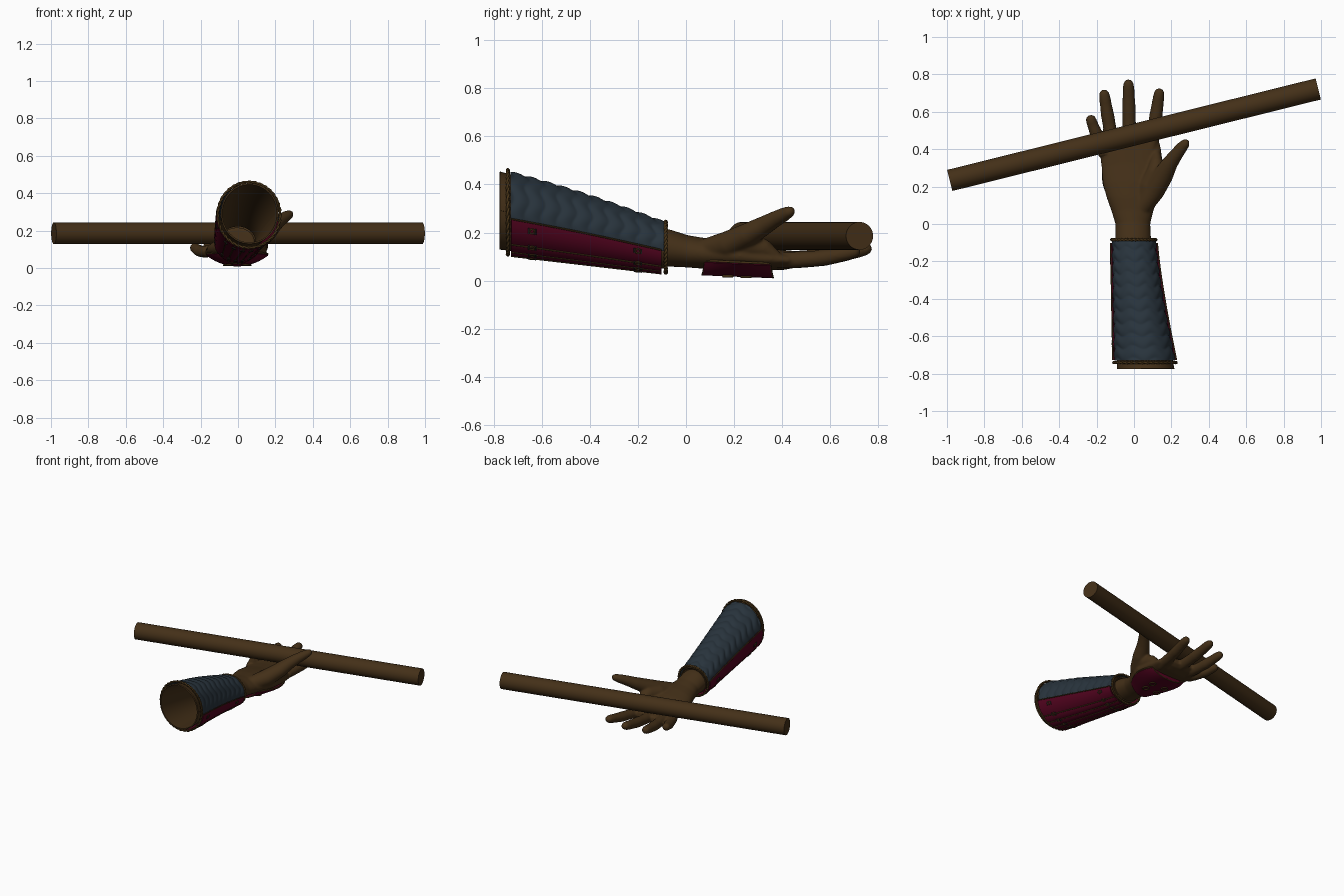
import bpy, bmesh, math
from mathutils import Vector

if "Cube" in bpy.data.objects:
    bpy.data.objects.remove(bpy.data.objects["Cube"])


def material(name, rgb):
    m = bpy.data.materials.new(name)
    m.diffuse_color = (*rgb, 1)
    m.use_nodes = True
    m.node_tree.nodes["Principled BSDF"].inputs["Base Color"].default_value = m.diffuse_color
    return m


BROWN = material("dark_brown", (0.057, 0.029, 0.009))
BLUE = material("slate_blue", (0.021, 0.033, 0.045))
RED = material("deep_red", (0.083, 0.001, 0.013))
TRIM = material("bronze_trim", (0.066, 0.035, 0.009))
METAL = material("dark_metal", (0.020, 0.018, 0.016))


def make(name, verts, faces, mat):
    me = bpy.data.meshes.new(name)
    me.from_pydata([tuple(v) for v in verts], [], faces)
    bm = bmesh.new()
    bm.from_mesh(me)
    bmesh.ops.recalc_face_normals(bm, faces=bm.faces)
    for f in bm.faces:
        f.smooth = True
    bm.to_mesh(me)
    bm.free()
    me.materials.append(mat)
    ob = bpy.data.objects.new(name, me)
    bpy.context.collection.objects.link(ob)
    return ob


def sheet(name, fn, nu, nv, mat, thick=0.0):
    """Surface fn(u, v) for u, v in 0..1, with optional thickness."""
    verts = [fn(i / nu, j / nv) for j in range(nv + 1) for i in range(nu + 1)]
    w = nu + 1
    faces = [(j * w + i, j * w + i + 1, (j + 1) * w + i + 1, (j + 1) * w + i)
             for j in range(nv) for i in range(nu)]
    ob = make(name, verts, faces, mat)
    if thick:
        s = ob.modifiers.new("thickness", 'SOLIDIFY')
        s.thickness, s.offset = thick, 0
        e = ob.modifiers.new("edges", 'EDGE_SPLIT')
        e.split_angle = math.radians(50)
    return ob


def cord(name, pts, r, mat, closed=False):
    """Round cord along a path."""
    cu = bpy.data.curves.new(name, 'CURVE')
    cu.dimensions = '3D'
    cu.bevel_depth, cu.bevel_resolution = r, 2
    cu.use_fill_caps = True
    sp = cu.splines.new('POLY')
    sp.points.add(len(pts) - 1)
    for p, q in zip(sp.points, pts):
        p.co = (*q, 1)
    sp.use_cyclic_u = closed
    ob = bpy.data.objects.new(name, cu)
    bpy.context.collection.objects.link(ob)
    cu.materials.append(mat)
    bpy.ops.object.select_all(action='DESELECT')
    ob.select_set(True)
    bpy.context.view_layer.objects.active = ob
    bpy.ops.object.convert(target='MESH')
    bpy.ops.object.shade_smooth()
    return bpy.context.object


def loop(name, pos, normal, r, tube, mat):
    bpy.ops.mesh.primitive_torus_add(major_radius=r, minor_radius=tube, major_segments=14,
                                     minor_segments=6, location=pos)
    ob = bpy.context.object
    ob.name = name
    ob.rotation_euler = Vector(normal).to_track_quat('Z', 'Y').to_euler()
    ob.data.materials.append(mat)
    bpy.ops.object.shade_smooth()


def sleeve(y, deg, off=0.0):
    """Point on the tapering forearm guard at y and angle, pushed out by off."""
    t = (y + 0.74) / 0.66
    k = max(1 - t, 0)
    right, left = 0.112 + 0.107 * k ** 1.3, -0.114 + 0.012 * k
    bulge = 0.009 * math.sin(math.pi * min(max(t, 0), 1))
    rx, rz = (right - left) / 2 + off, 0.100 + 0.069 * k + bulge * 0.6 + off
    a = math.radians(deg)
    return Vector(((right + left) / 2 + rx * math.cos(a), y,
                   0.138 + 0.146 * k + bulge * 0.6 + rz * math.sin(a)))


# Forearm liner: open tube showing past the rear rim
sheet("forearm_liner", lambda u, v: sleeve(-0.775 + 0.69 * v, 360 * u, -0.014),
      48, 12, BROWN, 0.008)


# Upper guard with softly scalloped rows
def scales(u, v):
    deg, y = -10 + 200 * u, -0.73 + 0.638 * v
    wave = abs(math.sin(math.pi * (y / 0.066 + 0.16 * math.cos(math.radians(deg * 8)))))
    return sleeve(y, deg, -0.001 + 0.007 * wave)


sheet("scaled_upper_guard", scales, 90, 110, BLUE)

# Lower guard: wide side plates and narrow splints beneath, edged with cords
BORDERS = [-188, -133, -115, -98, -82, -65, -47, -8]
for lo, hi in zip(BORDERS, BORDERS[1:]):
    sheet("lower_plate", lambda u, v: sleeve(-0.727 + 0.625 * v, lo + 0.3 + (hi - lo - 0.6) * u,
          0.008 + 0.003 * math.sin(math.pi * u)), 8, 16, RED, 0.008)
for a in BORDERS:
    cord("plate_edging", [sleeve(-0.727 + 0.0625 * i, a, 0.0125) for i in range(11)], 0.0036, TRIM)

# Buckles: paired laces with a small ring on the borders and the side plates
for y in (-0.64, -0.2):
    for a in BORDERS[1:-1] + [-166, -20]:
        for dy in (-0.014, 0.014):
            cord("plate_lace", [sleeve(y + dy, a + d, 0.0145) for d in (-4, -2, 0, 2, 4)],
                 0.004, METAL)
        c = sleeve(y, a, 0.015)
        loop("lace_ring", c, sleeve(y, a, 0.1) - c, 0.010, 0.0035, TRIM)

# Twisted rope rims at both ends of the guard
for y, off in ((-0.741, 0.006), (-0.084, 0.005)):
    for ph in (0, math.pi):
        cord("rope_rim", [sleeve(y + 0.0035 * math.sin(i * math.pi / 4 + ph), i * 2.5,
             off + 0.0035 * math.cos(i * math.pi / 4 + ph)) for i in range(144)],
             0.0055, TRIM, True)

# Hand: elliptical lofts fused into one smooth body
hand_verts, hand_faces = [], []


def limb(rings, sides=20):
    """Add a closed loft; each ring is x, y, z, half width, half height."""
    pts = [Vector(r[:3]) for r in rings]
    base, n = len(hand_verts), len(rings)
    for i, r in enumerate(rings):
        t = (pts[min(i + 1, n - 1)] - pts[max(i - 1, 0)]).normalized()
        side = t.cross(Vector((0, 0, 1))).normalized()
        up = side.cross(t)
        for k in range(sides):
            a = 2 * math.pi * k / sides
            hand_verts.append(pts[i] + side * (r[3] * math.cos(a)) + up * (r[4] * math.sin(a)))
    for i in range(n - 1):
        for k in range(sides):
            p, q = base + i * sides, (k + 1) % sides
            hand_faces.append((p + k, p + q, p + sides + q, p + sides + k))
    hand_faces.append(tuple(base + k for k in range(sides)))
    hand_faces.append(tuple(base + (n - 1) * sides + k for k in range(sides)))


# Wrist and palm
limb([(-.005, -.11, .139, .095, .08), (-.005, -.08, .136, .096, .078), (-.006, 0, .122, .093, .067),
      (-.008, .07, .114, .112, .064), (-.008, .14, .109, .139, .064), (-.005, .22, .102, .162, .059),
      (-.01, .32, .091, .165, .049), (-.02, .41, .086, .162, .041), (-.022, .46, .089, .147, .034),
      (-.02, .49, .094, .11, .022)], 32)
# Thumb, with the fleshy mound at its root
limb([(.03, .07, .12, .05, .05), (.105, .18, .152, .06, .056), (.155, .26, .192, .055, .049),
      (.192, .325, .229, .043, .040), (.225, .37, .255, .036, .034), (.256, .41, .276, .031, .029),
      (.276, .433, .288, .025, .023), (.287, .447, .295, .013, .012)])
limb([(.03, .08, .11, .05, .05), (.09, .2, .138, .066, .06), (.117, .28, .148, .05, .052),
      (.12, .33, .13, .036, .038), (.12, .38, .1, .02, .02)])
# Fingers: base x, y, z, then tip x, y, z, then radius
for bx, by, bz, tx, ty, tz, r in ((-.155, .37, .09, -.238, .58, .114, .031),
                                  (-.105, .38, .085, -.163, .718, .122, .033),
                                  (-.022, .38, .085, -.03, .772, .138, .034),
                                  (.085, .38, .085, .138, .724, .126, .033)):
    rings = []
    for s, f in ((0, 1.1), (.25, 1.1), (.45, 1.05), (.58, 1.08), (.75, .97), (.88, .92),
                 (.95, .8), (.985, .55), (1, .25)):
        sag = -0.012 * math.sin(math.pi * s)
        bend = 0.12 * (tx - bx) * s * (1 - s)
        rings.append((bx + (tx - bx) * s + bend, by + (ty - by) * s, bz + (tz - bz) * s + sag,
                      r * f, r * f * .95))
    limb(rings)
hand = make("hand", hand_verts, hand_faces, BROWN)
rm = hand.modifiers.new("fuse", 'REMESH')
rm.mode, rm.voxel_size, rm.use_smooth_shade = 'VOXEL', 0.0065, True
sm = hand.modifiers.new("soften", 'SMOOTH')
sm.factor, sm.iterations = 0.5, 7


# Shield plate on the back of the hand
def pad(u, v, drop=0.0):
    s, y = 2 * u - 1, 0.08 + 0.27 * v
    w = 0.08 + 0.082 * math.sin(math.pi * min(v * 0.72 + 0.04, 1))
    y += 0.012 * (1 - s * s) * (2 * v - 1)
    return Vector((-0.004 + w * s, y, 0.015 + 0.012 * (1 - v) + 0.052 * abs(s) ** 2.4 - drop))


sheet("hand_back_plate", pad, 20, 16, RED, 0.010)
# End walls that close the gap between plate and hand
for v in (0.02, 0.98):
    sheet("hand_plate_wall", lambda u, h, v=v: pad(0.08 + 0.84 * u, v, 0)
          + Vector((0, 0, max(0.066 - pad(0.08 + 0.84 * u, v).z, 0) * h)), 16, 2, RED, 0.006)
# Trim along both sides of the plate, and across its ends
for u in (0, 1):
    cord("hand_plate_edging", [pad(u, i / 16, -0.004) for i in range(17)], 0.005, TRIM)
for v in (0, 1):
    cord("hand_plate_edging", [pad(i / 16, v, 0.002) for i in range(17)], 0.004, TRIM)
for u in (0.34, 0.66):
    for v in (0.36, 0.62):
        loop("hand_plate_eyelet", pad(u, v, 0.008), (0, 0, 1), 0.02, 0.005, TRIM)

# Staff lying across the fingers
a, b = Vector((-0.985, 0.233, 0.186)), Vector((0.985, 0.722, 0.186))
bpy.ops.mesh.primitive_cylinder_add(vertices=40, radius=0.058, depth=(b - a).length,
                                    location=(a + b) / 2)
staff = bpy.context.object
staff.name = "staff"
staff.rotation_euler = (b - a).to_track_quat('Z', 'Y').to_euler()
staff.data.materials.append(BROWN)
bpy.ops.object.shade_smooth_by_angle()
